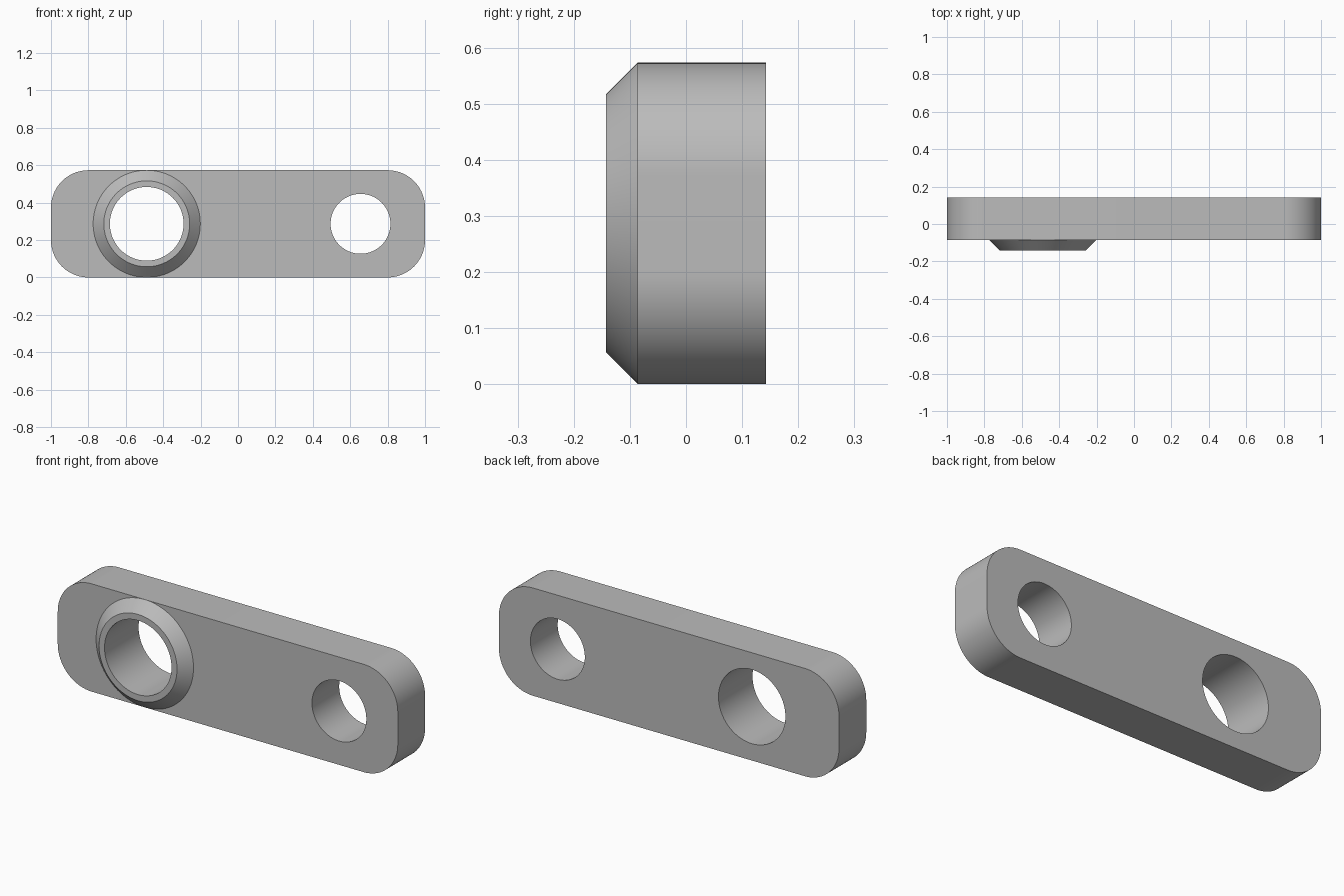
import bpy, bmesh
from math import cos, sin, pi, radians
from mathutils import Vector

default = bpy.data.objects.get("Cube")
if default:
    bpy.data.objects.remove(default, do_unlink=True)

HALF, HEIGHT, CORNER = 1.0, 0.573, 0.2
MID = HEIGHT / 2
TIP, FRONT, BACK = -0.143, -0.086, 0.143    # depth of boss tip, plate front, plate back
BIG_X, BIG_R = -0.488, 0.197
SMALL_X, SMALL_R = 0.655, 0.16
SEGMENTS = 96

# Single grey finish
grey = bpy.data.materials.new("plain_grey")
grey.use_nodes = True
grey.diffuse_color = (0.5, 0.5, 0.5, 1)
grey.node_tree.nodes["Principled BSDF"].inputs["Base Color"].default_value = grey.diffuse_color


def arc(x, z, r, start, end, steps):
    angles = [start + (end - start) * i / steps for i in range(steps + 1)]
    return [(x + r * cos(a), z + r * sin(a)) for a in angles]


def circle(x, r):
    return arc(x, MID, r, 0, 2 * pi, SEGMENTS)[:-1]


def rounded_outline():
    dx, dz = HALF - CORNER, MID - CORNER
    points = []
    for i, (sx, sz) in enumerate([(1, 1), (-1, 1), (-1, -1), (1, -1)]):
        points += arc(sx * dx, MID + sz * dz, CORNER, i * pi / 2, (i + 1) * pi / 2, 24)
    return points


def add_loop(bm, points, y):
    return [bm.verts.new((x, y, z)) for x, z in points]


def finish(bm, name):
    mesh = bpy.data.meshes.new(name)
    bm.to_mesh(mesh)
    bm.free()
    mesh.materials.append(grey)
    obj = bpy.data.objects.new(name, mesh)
    bpy.context.collection.objects.link(obj)
    bpy.ops.object.select_all(action="DESELECT")
    obj.select_set(True)
    bpy.context.view_layer.objects.active = obj
    bpy.ops.object.shade_smooth_by_angle(angle=radians(30))


# Link plate: rounded outline with two through holes
bm = bmesh.new()
edges = []
for points in (rounded_outline(), circle(BIG_X, BIG_R), circle(SMALL_X, SMALL_R)):
    loop = add_loop(bm, points, FRONT)
    edges += [bm.edges.new((loop[i - 1], loop[i])) for i in range(len(loop))]
bmesh.ops.triangle_fill(bm, edges=edges, use_beauty=True, normal=Vector((0, -1, 0)))
front_faces = bm.faces[:]
extruded = bmesh.ops.extrude_face_region(bm, geom=front_faces, use_keep_orig=True)
back = [v for v in extruded["geom"] if isinstance(v, bmesh.types.BMVert)]
bmesh.ops.translate(bm, verts=back, vec=(0, BACK - FRONT, 0))
bmesh.ops.recalc_face_normals(bm, faces=bm.faces[:])
finish(bm, "link_plate")

# Tapered boss around the large hole: cone, flat rim, bore
bm = bmesh.new()
profile = [(MID, FRONT), (MID - (FRONT - TIP), TIP), (BIG_R, TIP), (BIG_R, FRONT)]
rings = [add_loop(bm, circle(BIG_X, r), y) for r, y in profile]
for a, b in zip(rings, rings[1:]):
    for i in range(SEGMENTS):
        bm.faces.new((a[i - 1], a[i], b[i], b[i - 1]))
finish(bm, "tapered_boss")
